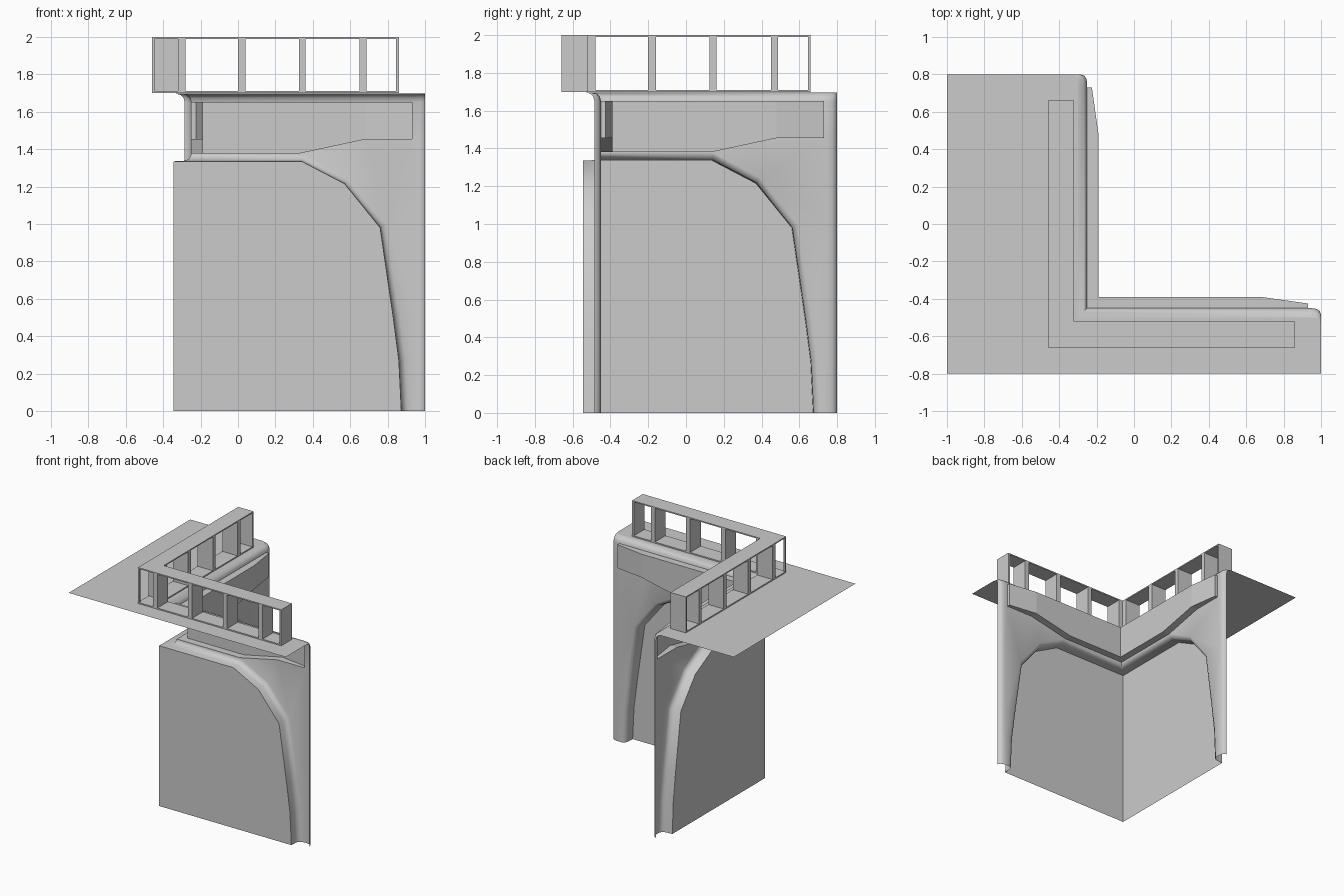
import bpy, bmesh
from mathutils import Vector

if "Cube" in bpy.data.objects:
    bpy.data.objects.remove(bpy.data.objects["Cube"])


def mirrored(p):
    # reflection across the diagonal mitre plane x = y + 0.2
    return (p[1] + 0.2, p[0] - 0.2, p[2])


def finish(name, bm, smooth=None):
    mesh = bpy.data.meshes.new(name)
    bm.to_mesh(mesh)
    bm.free()
    ob = bpy.data.objects.new(name, mesh)
    bpy.context.collection.objects.link(ob)
    if smooth:
        bpy.ops.object.select_all(action='DESELECT')
        ob.select_set(True)
        bpy.context.view_layer.objects.active = ob
        bpy.ops.object.shade_smooth_by_angle(angle=smooth)
    return ob


def surface(name, faces, smooth=None, facing=(1, 1, 0)):
    # builds both mirrored arms as one welded surface, facing the courtyard
    bm = bmesh.new()
    for f in faces:
        bm.faces.new([bm.verts.new(p) for p in f])
        bm.faces.new([bm.verts.new(mirrored(p)) for p in reversed(f)])
    bmesh.ops.remove_doubles(bm, verts=bm.verts, dist=0.0005)
    bmesh.ops.recalc_face_normals(bm, faces=bm.faces)
    bm.normal_update()
    big = max(bm.faces, key=lambda f: f.calc_area())
    if big.normal.dot(Vector(facing)) < 0:
        bmesh.ops.reverse_faces(bm, faces=bm.faces)
    return finish(name, bm, smooth)


def strips(rows):
    return [[a[i], a[i + 1], b[i + 1], b[i]]
            for a, b in zip(rows, rows[1:]) for i in range(len(a) - 1)]


W = -0.45      # frame face
R = -0.545     # recessed panel
arch = [(-0.3, 1.335), (0.34, 1.335), (0.57, 1.215), (0.76, 0.98),
        (0.83, 0.5), (0.86, 0.27), (0.873, 0)]


def arch_row(y, d):
    # arch outline at depth y, pushed outward by d, mitred at the corner
    row = [(y + 0.2, y, arch[0][1] + d)]
    for i in range(1, len(arch) - 1):
        ns = []
        for a, b in ((arch[i - 1], arch[i]), (arch[i], arch[i + 1])):
            ns.append(Vector((a[1] - b[1], b[0] - a[0])).normalized())
        n = ns[0] + ns[1]
        n *= d * 2 / n.length_squared
        row.append((arch[i][0] + n.x, y, arch[i][1] + n.y))
    row.append((arch[-1][0] + d, y, 0))
    return row


# recessed panels
surface("recessed_panels", [[(R + 0.2, R, 0)] + arch_row(R, 0)])

# arch frame: jamb and rounded edge
rows = [arch_row(y, d) for y, d in
        ((R, 0), (-0.49, 0.003), (-0.464, 0.011), (W, 0.035))]
faces = strips(rows)
A = rows[-1]
E = 0.95       # where the outer end starts to round


def w(x, z):
    return (x, W, z)


# frame face around the trim opening
faces += [[A[0], A[1], w(0.33, 1.38), w(-0.25, 1.38)],
          [A[1], A[2], w(0.68, 1.455), w(0.33, 1.38)],
          [A[2], A[3], w(E, A[3][2]), w(E, 1.455), w(0.93, 1.455), w(0.68, 1.455)],
          [w(0.93, 1.455), w(E, 1.455), w(E, 1.65), w(0.93, 1.65)]]
for i in (3, 4, 5):
    faces.append([A[i], A[i + 1], w(E, A[i + 1][2]), w(E, A[i][2])])
# rounded outer ends
end = [(E, W), (0.975, -0.454), (0.992, -0.464), (1.0, -0.485)]
levels = [0, A[5][2], A[4][2], A[3][2], 1.455, 1.65]
faces += strips([[(x, y, z) for x, y in end] for z in levels])
# rolled top lip up to the floor
plan = [(None, W), (0.93, W)] + end


def lip_row(d, z):
    return [(y - d + 0.2 if x is None else x, y - d, z) for x, y in plan]


lip = [lip_row(d, z) for d, z in ((0, 1.65), (0.005, 1.672), (0.02, 1.69), (0.05, 1.697))]
faces += strips(lip)
surface("arch_frame", faces, 0.8)

# protruding trim band, open at the back
bot = [(-0.19, -0.39, 1.38), (0.33, -0.39, 1.38), (0.68, -0.39, 1.455), (0.93, -0.425, 1.455)]
top = [(x, y, 1.65) for x, y, z in bot]


def back(row):
    return [(max(x, -0.19) if i else -0.25, W, z) for i, (x, y, z) in enumerate(row)]


faces = strips([back(bot), bot, top, back(top)])
faces.append([bot[-1], back(bot)[-1], back(top)[-1], top[-1]])
surface("trim_band", faces)

# L-shaped floor
edge = lip[-1]
outline = [(-1, -0.8, 1.697), (1, -0.8, 1.697)] + edge[::-1]
outline += [mirrored(p) for p in edge[1:]] + [(-1, 0.8, 1.697)]
bm = bmesh.new()
bm.faces.new([bm.verts.new(p) for p in outline])
bmesh.ops.triangulate(bm, faces=bm.faces)
finish("floor", bm)

# railing plates
ring = [(-0.46, -0.66), (0.86, -0.66), (0.86, -0.52), (-0.32, -0.52), (-0.32, 0.66), (-0.46, 0.66)]
for name, z in (("railing_base", 1.70), ("railing_top", 1.99)):
    bm = bmesh.new()
    f = bm.faces.new([bm.verts.new((x, y, z)) for x, y in ring])
    ext = bmesh.ops.extrude_face_region(bm, geom=[f])
    bmesh.ops.translate(bm, vec=(0, 0, 0.01),
                        verts=[v for v in ext['geom'] if isinstance(v, bmesh.types.BMVert)])
    bmesh.ops.recalc_face_normals(bm, faces=bm.faces)
    finish(name, bm)


def box(bm, x0, x1, y0, y1, z0, z1):
    vs = bmesh.ops.create_cube(bm, size=1)['verts']
    for v in vs:
        v.co = ((x0 + x1) / 2 + v.co.x * (x1 - x0),
                (y0 + y1) / 2 + v.co.y * (y1 - y0),
                (z0 + z1) / 2 + v.co.z * (z1 - z0))


# railing posts on both arms plus the slim corner post
bm = bmesh.new()
for a, b in ((-0.32, -0.28), (0, 0.04), (0.325, 0.362), (0.65, 0.688), (0.845, 0.86)):
    box(bm, a, b, -0.66, -0.52, 1.71, 1.99)
    box(bm, -0.46, -0.32, a - 0.2, b - 0.2, 1.71, 1.99)
box(bm, -0.46, -0.447, -0.66, -0.647, 1.71, 1.99)
finish("railing_posts", bm)
